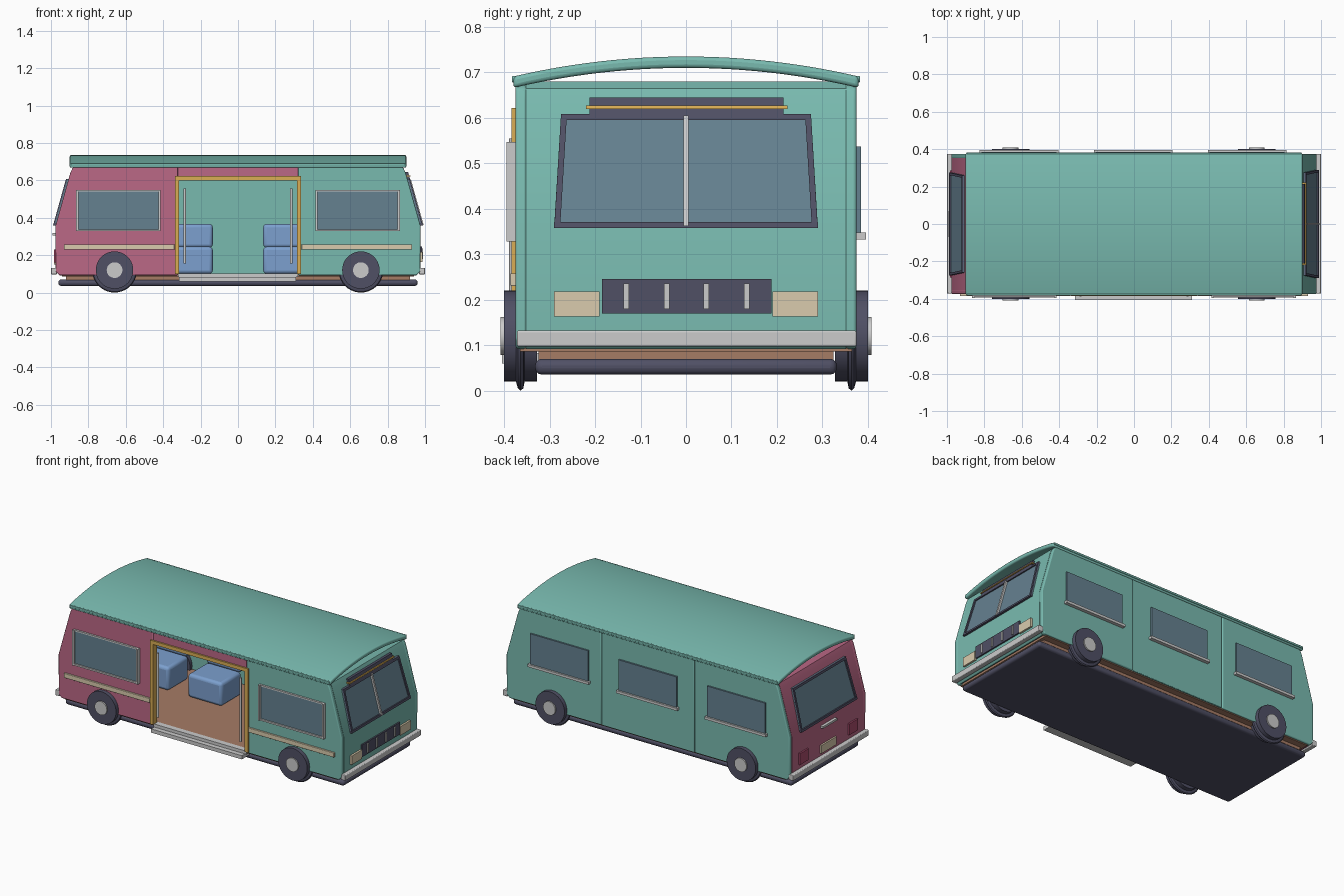
import bpy, bmesh, math
from mathutils import Vector

if "Cube" in bpy.data.objects:
    bpy.data.objects.remove(bpy.data.objects["Cube"])

COLS = dict(teal=(0.19, 0.49, 0.43), pink=(0.5, 0.14, 0.24), dark=(0.08, 0.08, 0.13),
            glass=(0.13, 0.22, 0.28), yellow=(0.7, 0.42, 0.09), cream=(0.7, 0.6, 0.42),
            brown=(0.38, 0.2, 0.13), blue=(0.2, 0.35, 0.62), red=(0.4, 0.07, 0.15))
MATS = {}
for k, c in COLS.items():
    MATS[k] = bpy.data.materials.new(k)
    MATS[k].diffuse_color = (*c, 1)


def finish(name, bm, col=None, bevel=0, segs=3):
    bmesh.ops.recalc_face_normals(bm, faces=bm.faces)
    me = bpy.data.meshes.new(name)
    bm.to_mesh(me)
    bm.free()
    ob = bpy.data.objects.new(name, me)
    bpy.context.collection.objects.link(ob)
    if col:
        me.materials.append(MATS[col])
    if bevel:
        m = ob.modifiers.new("bevel", 'BEVEL')
        m.width, m.segments, m.limit_method = bevel, segs, 'ANGLE'
    bpy.ops.object.select_all(action='DESELECT')
    ob.select_set(True)
    bpy.context.view_layer.objects.active = ob
    bpy.ops.object.shade_smooth_by_angle(angle=math.radians(35))
    return ob


def loft(name, a, b, col=None, bevel=0, segs=3):
    """Solid between two matching outlines."""
    bm = bmesh.new()
    va, vb = [bm.verts.new(p) for p in a], [bm.verts.new(p) for p in b]
    bm.faces.new(va)
    bm.faces.new(vb)
    n = len(va)
    for i in range(n):
        j = (i + 1) % n
        bm.faces.new((va[i], va[j], vb[j], vb[i]))
    return finish(name, bm, col, bevel, segs)


def box(name, x0, x1, y0, y1, z0, z1, col=None, bevel=0, segs=3):
    r = [(x0, y0), (x1, y0), (x1, y1), (x0, y1)]
    return loft(name, [(x, y, z0) for x, y in r], [(x, y, z1) for x, y in r], col, bevel, segs)


def prism_y(name, pts, y0, y1, col, bevel=0):
    return loft(name, [(x, y0, z) for x, z in pts], [(x, y1, z) for x, z in pts], col, bevel)


def end_x(z):
    """Outer x of the raked end walls at height z."""
    return 0.975 if z < 0.36 else 0.975 - (z - 0.36) * 0.28


def end_slab(name, s, pts, d0, d1, col=None):
    """Plate lying on the front (s=1) or rear (s=-1) wall, outline in y,z."""
    return loft(name, [(s * (end_x(z) + d0), y, z) for y, z in pts],
                [(s * (end_x(z) + d1), y, z) for y, z in pts], col)


def rect(y0, y1, z0, z1):
    return [(y0, z0), (y1, z0), (y1, z1), (y0, z1)]


# chassis and floor
box("chassis", -0.96, 0.96, -0.332, 0.332, 0.035, 0.07, "dark", 0.015)
box("floor", -0.92, 0.92, -0.325, 0.325, 0.068, 0.086, "brown")
box("cabin_floor", -0.94, 0.94, -0.365, 0.365, 0.086, 0.1, "brown")

# side panels
edge = [(0.322, 0.092), (0.955, 0.092), (0.975, 0.112), (0.975, 0.36), (0.897, 0.638),
        (0.885, 0.665), (0.86, 0.68), (0.322, 0.68)]
rear_edge = [(-x, z) for x, z in edge]
mid = [(-0.319, 0.092), (0.319, 0.092), (0.319, 0.68), (-0.319, 0.68)]
prism_y("front_door_side_panel", edge, -0.375, -0.35, "teal", 0.006)
prism_y("rear_door_side_panel", rear_edge, -0.375, -0.35, "pink", 0.006)
prism_y("front_far_panel", edge, 0.35, 0.375, "teal", 0.006)
prism_y("rear_far_panel", rear_edge, 0.35, 0.375, "teal", 0.006)
prism_y("middle_far_panel", mid, 0.35, 0.374, "teal", 0.004)
box("door_header_panel", -0.321, 0.321, -0.374, -0.35, 0.61, 0.68, "pink")

# end walls and ceiling
outer = [(0.955, 0.092), (0.975, 0.112), (0.975, 0.36), (0.897, 0.638), (0.885, 0.665), (0.86, 0.68)]
inner = [(0.84, 0.662), (0.868, 0.638), (0.948, 0.36), (0.948, 0.092)]
prism_y("front_wall", outer + inner, -0.352, 0.352, "teal")
prism_y("rear_wall", [(-x, z) for x, z in outer + inner], -0.352, 0.352, "pink")
box("ceiling", -0.86, 0.86, -0.355, 0.355, 0.662, 0.68, "teal")

# arched roof shell
N = 24
R = (0.38 ** 2 + 0.044 ** 2) / (2 * 0.044)
top = [(y, 0.735 - R + math.sqrt(R * R - y * y)) for y in [-0.38 + 0.76 * i / N for i in range(N + 1)]]
sec = top + [(y, z - 0.025) for y, z in reversed(top)]
loft("roof", [(-0.9, y, z) for y, z in sec], [(0.9, y, z) for y, z in sec], "teal", 0.008)
for s in (-1, 1):
    box("gutter", -0.895, 0.895, s * 0.378 - 0.005, s * 0.378 + 0.005, 0.678, 0.692, "teal", 0.003)

# windscreen and rear window
for s, nm in ((1, "windscreen"), (-1, "rear_window")):
    b, t, z0, z1, w = 0.29, 0.275, 0.358, 0.608, 0.013
    if s < 0:
        b, t = 0.275, 0.26
    end_slab(nm + "_glass", s, [(-b, z0 + .004), (b, z0 + .004), (t, z1), (-t, z1)], -0.004, 0.006, "glass")
    end_slab(nm + "_bottom_frame", s, [(-b, z0), (b, z0), (b, z0 + w), (-b, z0 + w)], -0.002, 0.014, "dark")
    end_slab(nm + "_top_frame", s, [(-t, z1 - w), (t, z1 - w), (t, z1), (-t, z1)], -0.002, 0.014, "dark")
    for k in (-1, 1):
        end_slab(nm + "_side_frame", s, [(k * b, z0), (k * (b - w), z0), (k * (t - w), z1), (k * t, z1)],
                 -0.002, 0.014, "dark")
end_slab("windscreen_mullion", 1, rect(-0.006, 0.006, 0.362, 0.605), 0, 0.018)
end_slab("destination_board", 1, rect(-0.212, 0.215, 0.605, 0.645), -0.004, 0.014, "dark")
end_slab("board_trim", 1, rect(-0.22, 0.223, 0.62, 0.627), 0, 0.02, "yellow")

# front grille and lights
end_slab("grille", 1, rect(-0.185, 0.188, 0.17, 0.245), -0.002, 0.009, "dark")
for y in (-0.131, -0.042, 0.045, 0.134):
    end_slab("grille_bar", 1, rect(y - 0.006, y + 0.006, 0.18, 0.236), 0, 0.015)
for s in (-1, 1):
    end_slab("headlight", 1, rect(s * 0.19, s * 0.29, 0.163, 0.218), -0.002, 0.012, "cream")
    end_slab("tail_light", -1, rect(s * 0.2, s * 0.285, 0.16, 0.23), -0.002, 0.01, "red")
    # bumpers
    box("bumper", s * 0.968, s * 1.0, -0.372, 0.375, 0.097, 0.132, None, 0.004)
end_slab("number_plate", -1, rect(-0.075, 0.075, 0.15, 0.2), -0.002, 0.01, "cream")
end_slab("boot_handle", -1, rect(-0.07, 0.07, 0.305, 0.318), -0.002, 0.018)

# door-side windows and stripes
for s in (-1, 1):
    c = s * 0.64
    box("side_window", c - 0.215, c + 0.215, -0.383, -0.37, 0.335, 0.54, "glass")
    for k in (-1, 1):
        x = c + k * 0.22
        box("window_post", x - 0.006, x + 0.006, -0.395, -0.37, 0.328, 0.547)
    box("window_sill", c - 0.22, c + 0.22, -0.392, -0.37, 0.328, 0.338)
    box("window_top_trim", c - 0.22, c + 0.22, -0.387, -0.37, 0.539, 0.547)
    box("side_stripe", s * 0.34, s * 0.93, -0.386, -0.37, 0.23, 0.258, "cream", 0.002)

# far-side windows
for x in (-0.615, -0.005, 0.605):
    box("far_window", x - 0.2, x + 0.2, 0.37, 0.385, 0.345, 0.537, "glass")
    box("far_window_sill", x - 0.21, x + 0.21, 0.37, 0.396, 0.332, 0.348)

# door frame, step and grab rails
for s in (-1, 1):
    box("door_post", s * 0.315, s * 0.337, -0.384, -0.345, 0.1, 0.62, "yellow")
    bm = bmesh.new()
    bmesh.ops.create_cone(bm, cap_ends=True, segments=12, radius1=0.007, radius2=0.007, depth=0.4)
    bmesh.ops.translate(bm, verts=bm.verts, vec=(s * 0.285, -0.382, 0.355))
    finish("grab_rail", bm)
box("door_lintel", -0.337, 0.337, -0.384, -0.345, 0.6, 0.622, "yellow")
box("door_step", -0.315, 0.31, -0.405, -0.32, 0.06, 0.083)
box("door_sill", -0.32, 0.32, -0.375, -0.34, 0.083, 0.102)

# seats
for s in (-1, 1):
    for x in (0.135, 0.5):
        a, b = sorted((s * x, s * (x + 0.235)))
        box("seat_cushion", a, b, 0.03, 0.23, 0.1, 0.245, "blue", 0.018)
        box("seat_back", a, b, 0.21, 0.29, 0.24, 0.367, "blue", 0.018)

# wheels
def lathe(name, prof, cx, side, col=None):
    bm = bmesh.new()
    vs = [bm.verts.new((cx + r, side * y, 0.12)) for y, r in prof]
    es = [bm.edges.new(p) for p in zip(vs, vs[1:])]
    bmesh.ops.spin(bm, geom=vs + es, cent=(cx, 0, 0.12), axis=(0, 1, 0), angle=2 * math.pi, steps=40)
    bmesh.ops.remove_doubles(bm, verts=bm.verts, dist=1e-5)
    finish(name, bm, col)


tyre = [(0.328, 0), (0.328, 0.1), (0.355, 0.1), (0.358, 0.115), (0.364, 0.12), (0.37, 0.115),
        (0.374, 0.1), (0.4, 0.1), (0.4, 0)]
hub = [(0.39, 0), (0.39, 0.042), (0.408, 0.042), (0.408, 0)]
for x in (-0.66, 0.657):
    for s in (-1, 1):
        lathe("tyre", tyre, x, s, "dark")
        lathe("hub_cap", hub, x, s)

for m in bpy.data.materials:
    if m.users and not m.is_grease_pencil:
        m.use_nodes = True
        m.node_tree.nodes["Principled BSDF"].inputs["Base Color"].default_value = m.diffuse_color
